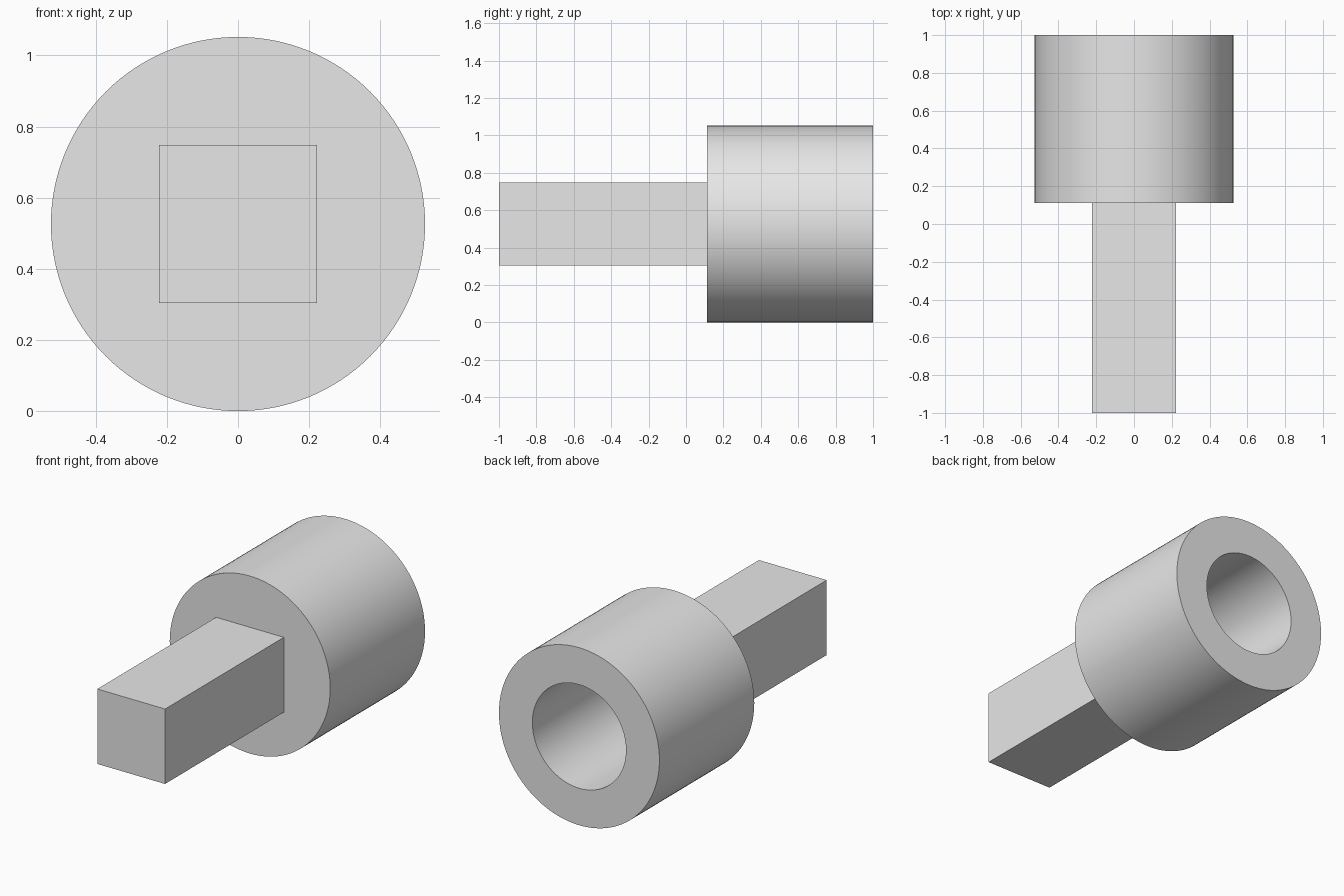
import bpy, bmesh
from math import cos, sin, tau, radians

cube = bpy.data.objects.get("Cube")
if cube:
    bpy.data.objects.remove(cube, do_unlink=True)

AXIS_Z = 0.526      # height of the shared centre line
SEGMENTS = 128

grey = bpy.data.materials.new("plain grey")
grey.use_nodes = True
grey.diffuse_color = (0.8, 0.8, 0.8, 1)
grey.node_tree.nodes["Principled BSDF"].inputs["Base Color"].default_value = (0.8, 0.8, 0.8, 1)


def add_object(name, bm):
    bmesh.ops.recalc_face_normals(bm, faces=bm.faces)
    mesh = bpy.data.meshes.new(name)
    bm.to_mesh(mesh)
    bm.free()
    mesh.materials.append(grey)
    obj = bpy.data.objects.new(name, mesh)
    bpy.context.collection.objects.link(obj)
    return obj


def lathe(name, profile):
    """Spin (radius, y) points around the centre line and cap both ends."""
    bm = bmesh.new()
    rings = []
    for r, y in profile:
        angles = [tau * i / SEGMENTS for i in range(SEGMENTS)]
        rings.append([bm.verts.new((r * cos(a), y, AXIS_Z + r * sin(a))) for a in angles])
    for a, b in zip(rings, rings[1:]):
        for i in range(SEGMENTS):
            j = (i + 1) % SEGMENTS
            bm.faces.new((a[i], a[j], b[j], b[i]))
    bm.faces.new(rings[0])
    bm.faces.new(rings[-1])
    return add_object(name, bm)


# Round socket with a deep blind bore opening at the back
socket = lathe("socket_body", [(0.526, 0.112), (0.526, 1.0), (0.307, 1.0), (0.307, 0.23)])
bpy.ops.object.select_all(action="DESELECT")
socket.select_set(True)
bpy.context.view_layer.objects.active = socket
bpy.ops.object.shade_smooth_by_angle(angle=radians(30))

# Square drive shank, seated slightly into the socket's front face
bm = bmesh.new()
bmesh.ops.create_cube(bm, size=1)
front, back, width = -1.0, 0.15, 0.444
bmesh.ops.scale(bm, vec=(width, back - front, width), verts=bm.verts)
bmesh.ops.translate(bm, vec=(0, (front + back) / 2, AXIS_Z), verts=bm.verts)
add_object("square_shank", bm)
